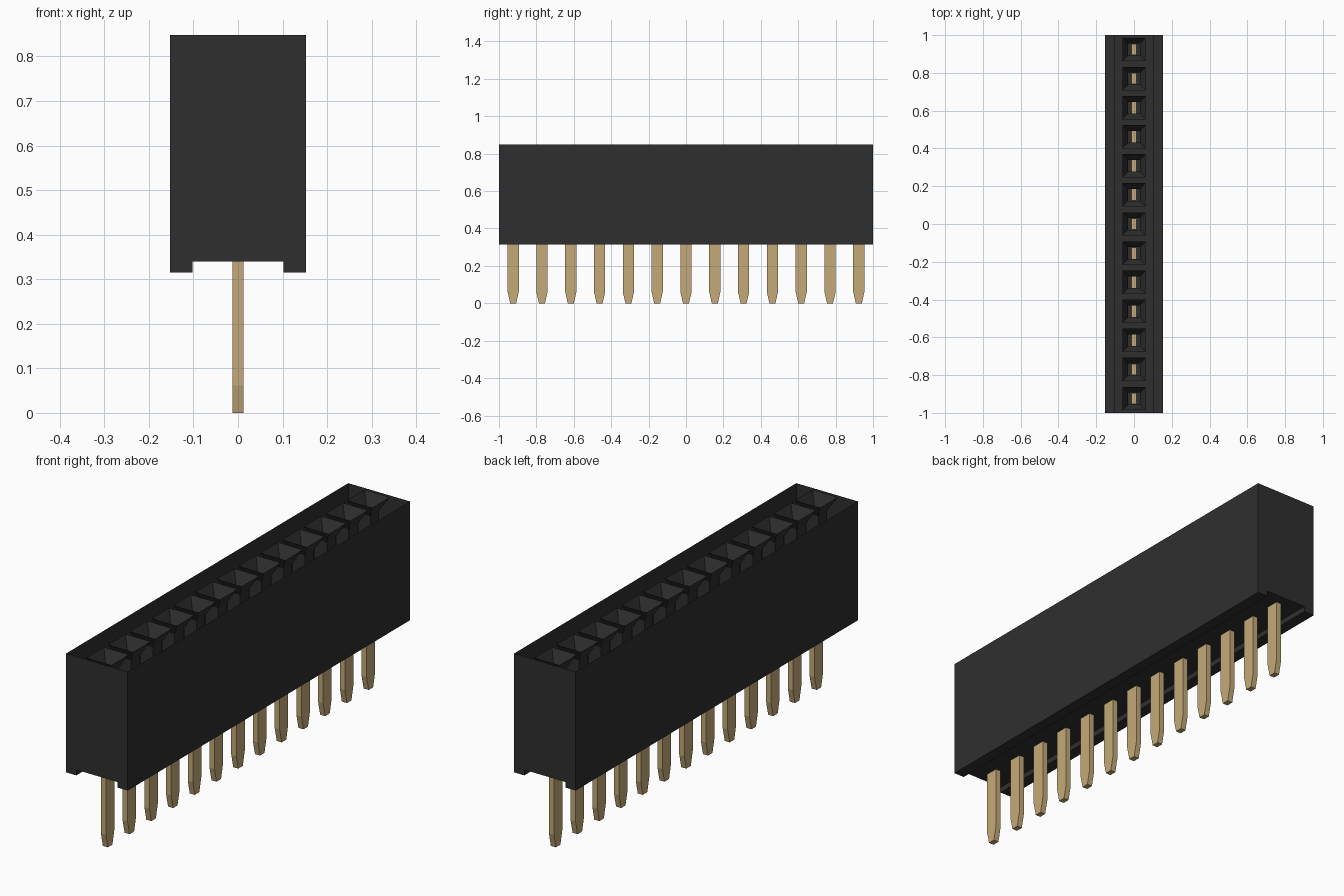
import bpy
import bmesh

cube = bpy.data.objects.get("Cube")
if cube:
    bpy.data.objects.remove(cube)

PINS = 13
PITCH = 0.154
HALF_X = 0.153
Z_FOOT, Z_FLOOR, Z_TOP = 0.315, 0.34, 0.848


def material(name, color):
    m = bpy.data.materials.new(name)
    m.use_nodes = True
    m.diffuse_color = color
    m.node_tree.nodes["Principled BSDF"].inputs["Base Color"].default_value = color
    return m


def finish(bm, name, mat):
    mesh = bpy.data.meshes.new(name)
    bm.normal_update()
    bm.to_mesh(mesh)
    bm.free()
    mesh.materials.append(mat)
    obj = bpy.data.objects.new(name, mesh)
    bpy.context.collection.objects.link(obj)
    return obj


def loft(bm, rings, y, cap_start=False, cap_end=False):
    """Join rectangular rings (half x, half y, z) listed from bottom to top."""
    loops = [[bm.verts.new((sx * hx, y + sy * hy, z))
              for sx, sy in ((-1, -1), (1, -1), (1, 1), (-1, 1))]
             for hx, hy, z in rings]
    for a, b in zip(loops, loops[1:]):
        for i in range(4):
            j = (i + 1) % 4
            bm.faces.new((a[i], a[j], b[j], b[i]))
    if cap_start:
        bm.faces.new(loops[0][::-1])
    if cap_end:
        bm.faces.new(loops[-1])


black = material("black plastic", (0.028, 0.028, 0.028, 1))
gold = material("gold metal", (0.55, 0.40, 0.185, 1))

# Housing: channelled underside profile extruded along y, open at the top
profile = [(-HALF_X, Z_TOP), (-HALF_X, Z_FOOT), (-0.102, Z_FOOT), (-0.102, Z_FLOOR),
           (0.102, Z_FLOOR), (0.102, Z_FOOT), (HALF_X, Z_FOOT), (HALF_X, Z_TOP)]
bm = bmesh.new()
front = [bm.verts.new((x, -1, z)) for x, z in profile]
back = [bm.verts.new((x, 1, z)) for x, z in profile]
bm.faces.new(front)
bm.faces.new(back[::-1])
for i in range(len(profile) - 1):
    bm.faces.new((front[i + 1], front[i], back[i], back[i + 1]))
finish(bm, "housing", black)

# Sockets: square shafts that flare into funnels at the rim
rows = [(i - (PINS - 1) / 2) * PITCH for i in range(PINS)]
bm = bmesh.new()
for y in rows:
    loft(bm, [(0.031, 0.031, Z_FLOOR), (0.031, 0.031, 0.79), (0.062, 0.062, Z_TOP)], y)
finish(bm, "sockets", black)

# Pins: flat blades with tapered tips, running up into the sockets
bm = bmesh.new()
for y in rows:
    loft(bm, [(0.0125, 0.016, 0), (0.0125, 0.030, 0.062), (0.0125, 0.030, 0.735)], y, True, True)
finish(bm, "pins", gold)
